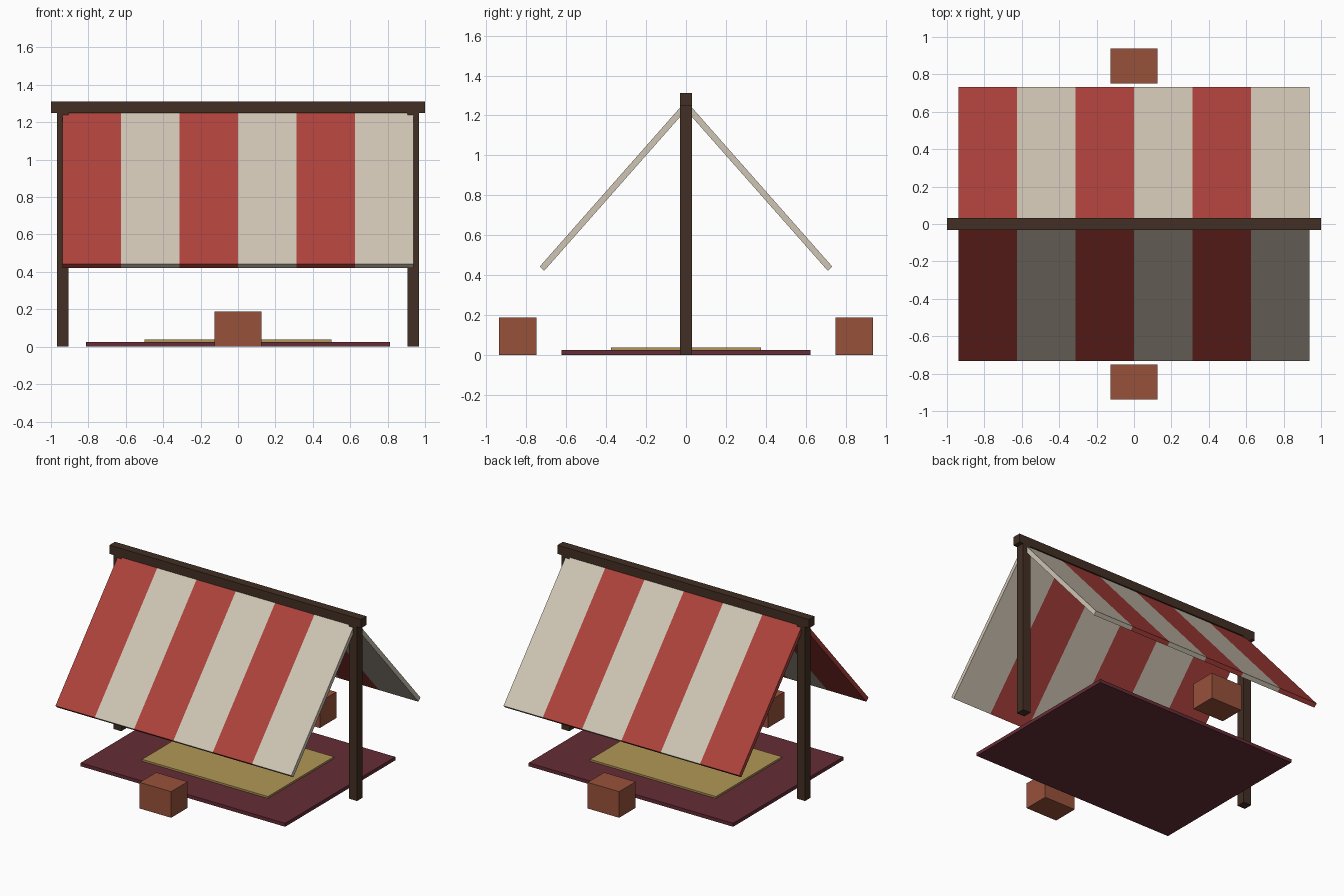
import bpy, bmesh, math
from mathutils import Vector

if "Cube" in bpy.data.objects:
    bpy.data.objects.remove(bpy.data.objects["Cube"])


def material(name, r, g, b):
    lin = [((c / 255 + 0.055) / 1.055) ** 2.4 for c in (r, g, b)]
    m = bpy.data.materials.new(name)
    m.diffuse_color = (*lin, 1)
    m.use_nodes = True
    m.node_tree.nodes["Principled BSDF"].inputs["Base Color"].default_value = m.diffuse_color
    return m


WOOD = material("dark wood", 66, 47, 36)
RED = material("red canvas", 175, 66, 60)
CREAM = material("cream canvas", 207, 197, 180)
RUG = material("maroon rug", 101, 44, 54)
MAT = material("straw mat", 178, 152, 86)
CRATE = material("terracotta", 152, 81, 59)


def finish(name, bm, mats):
    bmesh.ops.recalc_face_normals(bm, faces=bm.faces)
    me = bpy.data.meshes.new(name)
    bm.to_mesh(me)
    bm.free()
    for m in mats:
        me.materials.append(m)
    ob = bpy.data.objects.new(name, me)
    bpy.context.collection.objects.link(ob)
    return ob


def box(name, centre, size, mat):
    bm = bmesh.new()
    bmesh.ops.create_cube(bm, size=1)
    bmesh.ops.scale(bm, vec=size, verts=bm.verts)
    ob = finish(name, bm, [mat])
    ob.location = centre
    return ob


def canvas(name, side):
    """Sloping striped sheet: a slab cut into six stripes along x."""
    top, low = Vector((0, 0, 1.25)), Vector((0, side * 0.722, 0.432))
    slope = low - top
    bm = bmesh.new()
    bmesh.ops.create_cube(bm, size=1)
    bmesh.ops.scale(bm, vec=(1.875, slope.length, 0.031), verts=bm.verts)
    for i in range(1, 6):
        bmesh.ops.bisect_plane(bm, geom=bm.verts[:] + bm.edges[:] + bm.faces[:],
                               plane_co=(-0.9375 + 0.3125 * i, 0, 0), plane_no=(1, 0, 0))
    for f in bm.faces:
        x = f.calc_center_median().x
        f.material_index = min(5, max(0, int((x + 0.9375) / 0.3125))) % 2
    ob = finish(name, bm, [RED, CREAM])
    ob.location = (top + low) / 2
    ob.rotation_euler.x = math.atan2(slope.z, slope.y * side) * side


# Frame: ridge beam on two posts
box("ridge_beam", (0, 0, 1.281), (2, 0.0625, 0.0625), WOOD)
for x, side in ((-0.9375, "left"), (0.9375, "right")):
    box(side + "_post", (x, 0, 0.625), (0.0625, 0.0625, 1.25), WOOD)

# Canvas slopes and end blocks, front and back
for s, side in ((-1, "front"), (1, "back")):
    canvas(side + "_canvas", s)
    box(side + "_block", (0, s * 0.844, 0.094), (0.25, 0.1875, 0.1875), CRATE)

# Floor coverings
box("rug", (0, 0, 0.0125), (1.625, 1.25, 0.025), RUG)
box("sleeping_mat", (0, 0, 0.0315), (1, 0.75, 0.013), MAT)
